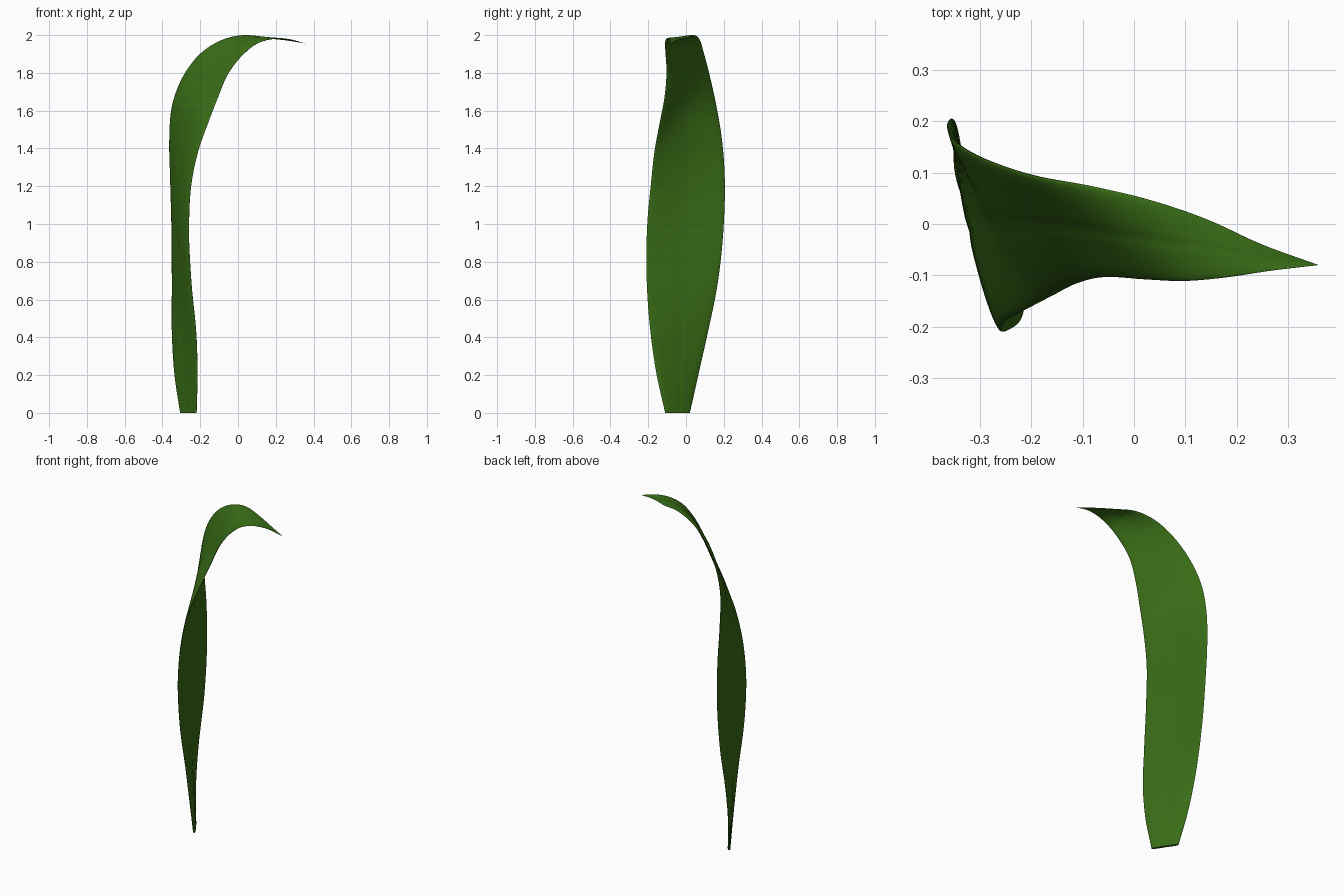
import bpy, bmesh, math
from mathutils import Vector

if "Cube" in bpy.data.objects:
    bpy.data.objects.remove(bpy.data.objects["Cube"])

# Blade stations from base to tip: rear edge, midrib, front edge
STATIONS = [
    ((-.305, .02, 0), (-.265, -.04, 0), (-.22, -.11, 0)),
    ((-.335, .065, .2), (-.279, -.035, .2), (-.215, -.155, .2)),
    ((-.348, .11, .4), (-.292, -.03, .4), (-.22, -.185, .4)),
    ((-.348, .17, .7), (-.308, -.022, .7), (-.248, -.208, .7)),
    ((-.35, .2, 1.0), (-.316, -.012, 1.0), (-.26, -.205, 1.0)),
    ((-.358, .205, 1.25), (-.307, 0, 1.25), (-.245, -.184, 1.23)),
    ((-.363, .19, 1.45), (-.28, 0, 1.45), (-.21, -.166, 1.39)),
    ((-.348, .16, 1.63), (-.245, 0, 1.62), (-.16, -.14, 1.53)),
    ((-.28, .122, 1.8), (-.185, .003, 1.75), (-.11, -.115, 1.66)),
    ((-.19, .093, 1.91), (-.11, -.003, 1.86), (-.05, -.103, 1.8)),
    ((-.08, .073, 1.975), (-.02, -.018, 1.945), (.03, -.108, 1.9)),
    ((.02, .05, 1.997), (.07, -.034, 1.981), (.1, -.111, 1.955)),
    ((.14, .01, 1.985), (.165, -.05, 1.985), (.18, -.104, 1.98)),
    ((.25, -.04, 1.975), (.255, -.067, 1.975), (.26, -.092, 1.98)),
    ((.36, -.08, 1.955), (.36, -.08, 1.955), (.36, -.08, 1.955)),
]
STEPS, COLS, HALF = 6, 24, 0.008


def spline(pts, t):
    """Smooth curve through unevenly spaced points."""
    n = len(pts)
    i = min(int(t), n - 2)
    f = t - i
    p1, p2 = pts[i], pts[i + 1]
    d = max((p2 - p1).length, 1e-6)

    def slope(k):
        if k == 0 or k == n - 1:
            return (p2 - p1) / d
        a, b = pts[k] - pts[k - 1], pts[k + 1] - pts[k]
        la, lb = a.length, b.length
        return (a / la * lb + b / lb * la) / (la + lb)

    m1, m2 = slope(i) * d, slope(i + 1) * d
    return (p1 * (2*f**3 - 3*f*f + 1) + m1 * (f**3 - 2*f*f + f)
            + p2 * (3*f*f - 2*f**3) + m2 * (f**3 - f*f))


lines = [[Vector(s[k]) for s in STATIONS] for k in range(3)]
last = len(STATIONS) - 1


def surface(u, t):
    """Point on the blade's middle sheet, u from -1 (rear) to 1 (front)."""
    r, m, f = (spline(l, t) for l in lines)
    return r * (u * (u - 1) / 2) + m * (1 - u * u) + f * (u * (u + 1) / 2)


# Leaf blade: closed thin rings with rounded margins and a shallow midrib groove
bm = bmesh.new()
rings = []
for j in range(last * STEPS):
    t = j / STEPS
    taper = min(1, (last - t) / 4)
    ring = []
    for k in range(2 * COLS):
        a = math.pi * k / COLS
        u = -math.cos(a)
        side = 1 if k <= COLS else -1
        t0, t1 = max(t - .02, 0), t + .02
        du = surface(u + .01, t) - surface(u - .01, t)
        dt = surface(u, t1) - surface(u, t0)
        normal = du.cross(dt).normalized()
        h = HALF * taper * math.sqrt(max(0, 1 - u**6)) * (1 - .35 * math.exp(-(u / .08)**2))
        p = surface(u, t) + normal * h * side
        if j == 0:
            p.z = 0
        ring.append(bm.verts.new(p))
    rings.append(ring)
n = 2 * COLS
for a, b in zip(rings, rings[1:]):
    for k in range(n):
        bm.faces.new((a[k], a[(k + 1) % n], b[(k + 1) % n], b[k]))
tip = bm.verts.new(STATIONS[-1][1])
for k in range(n):
    bm.faces.new((rings[-1][k], rings[-1][(k + 1) % n], tip))
bm.faces.new(rings[0])
bmesh.ops.recalc_face_normals(bm, faces=bm.faces)

mesh = bpy.data.meshes.new("leaf_blade")
bm.to_mesh(mesh)
bm.free()
leaf = bpy.data.objects.new("leaf_blade", mesh)
bpy.context.collection.objects.link(leaf)

# Green leaf colour
green = bpy.data.materials.new("leaf_green")
green.diffuse_color = (.04, .15, .008, 1)
green.use_nodes = True
green.node_tree.nodes["Principled BSDF"].inputs["Base Color"].default_value = green.diffuse_color
mesh.materials.append(green)

bpy.context.view_layer.objects.active = leaf
leaf.select_set(True)
bpy.ops.object.shade_smooth_by_angle(angle=math.radians(50))
